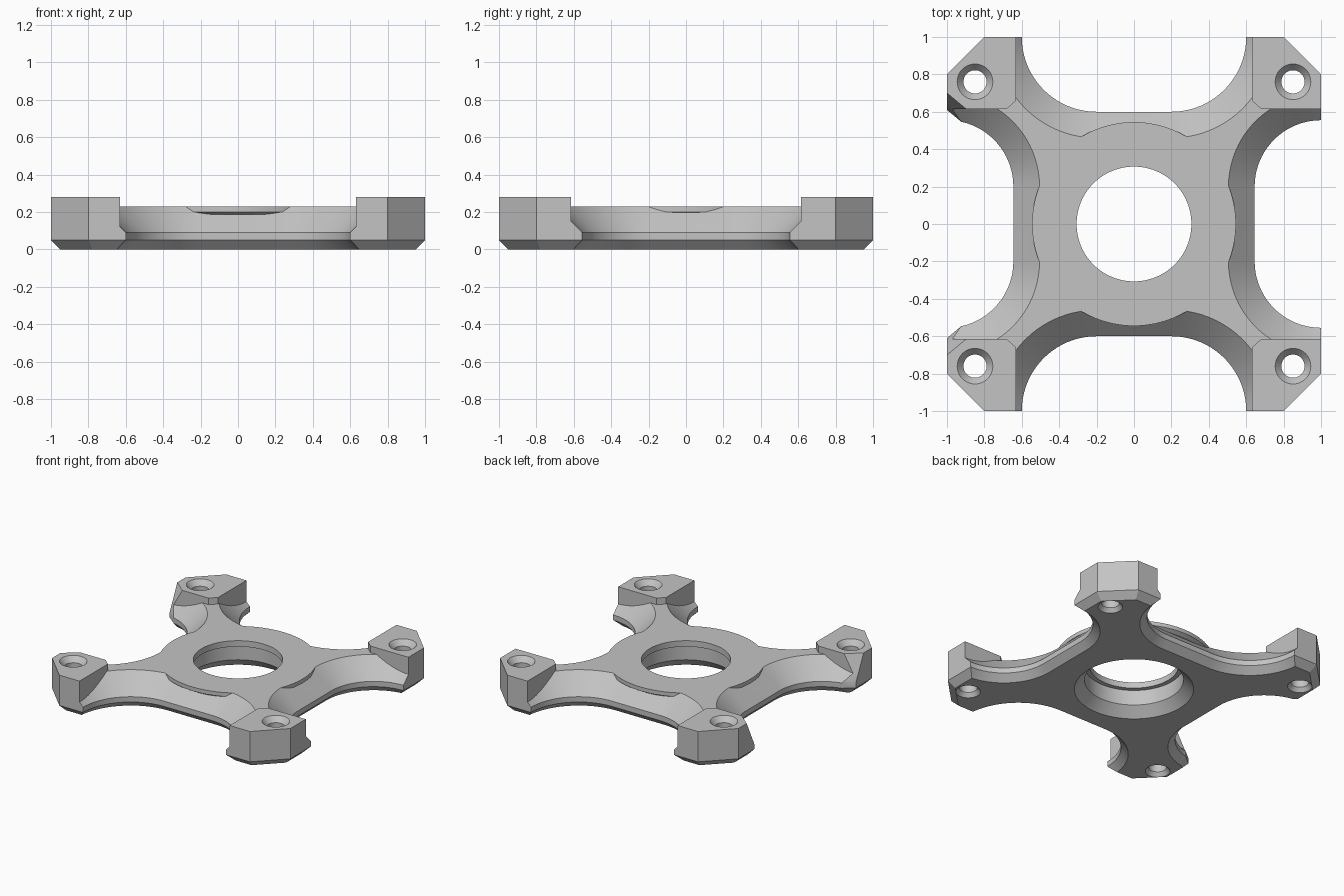
import bpy, bmesh
from math import pi, sin, cos, radians

cube = bpy.data.objects.get("Cube")
if cube:
    bpy.data.objects.remove(cube, do_unlink=True)

grey = bpy.data.materials.new("plain grey")
grey.use_nodes = True
grey.diffuse_color = (0.55, 0.55, 0.55, 1)
grey.node_tree.nodes["Principled BSDF"].inputs["Base Color"].default_value = (0.55, 0.55, 0.55, 1)


def loft(name, levels):
    """Closed solid through (z, outline) levels with equal point counts."""
    bm = bmesh.new()
    rings = [[bm.verts.new((x, y, z)) for x, y in pts] for z, pts in levels]
    n = len(rings[0])
    for low, high in zip(rings, rings[1:]):
        for i in range(n):
            j = (i + 1) % n
            bm.faces.new((low[i], low[j], high[j], high[i]))
    bm.faces.new(rings[0][::-1])
    bm.faces.new(rings[-1])
    bmesh.ops.recalc_face_normals(bm, faces=bm.faces)
    mesh = bpy.data.meshes.new(name)
    bm.to_mesh(mesh)
    bm.free()
    mesh.materials.append(grey)
    obj = bpy.data.objects.new(name, mesh)
    bpy.context.collection.objects.link(obj)
    return obj


def lathe(name, profile, x=0, y=0, n=64):
    """Turned solid from (radius, z) pairs."""
    turn = [2 * pi * i / n for i in range(n)]
    return loft(name, [(z, [(x + r * cos(a), y + r * sin(a)) for a in turn]) for r, z in profile])


def combine(target, tool, operation):
    """Apply a boolean and discard the tool."""
    mod = target.modifiers.new(operation, "BOOLEAN")
    mod.operation, mod.solver, mod.object = operation, "EXACT", tool
    bpy.context.view_layer.objects.active = target
    bpy.ops.object.modifier_apply(modifier=mod.name)
    bpy.data.objects.remove(tool, do_unlink=True)


def octagon(half, cut):
    e = half - cut
    return [(e, -half), (half, -e), (half, e), (e, half),
            (-e, half), (-half, e), (-half, -e), (-e, -half)]


def notch(radius, grow, quarter):
    """Rounded bay outline in one side of the square."""
    r, steps = radius + grow, 20
    arc = [pi / 2 * i / steps for i in range(steps + 1)]
    right = [(0.2 + r * cos(a), 1 - r * sin(a)) for a in arc]
    pts = [(0.2 + r, 1.3)] + right + [(-x, y) for x, y in right[::-1]] + [(-0.2 - r, 1.3)]
    c, s = round(cos(quarter * pi / 2)), round(sin(quarter * pi / 2))
    return [(c * x - s * y, s * x + c * y) for x, y in pts]


# Plate with a bevelled underside
plate = loft("mounting_plate", [(0, octagon(0.95, 0.171)), (0.05, octagon(1, 0.2)),
                                (0.23, octagon(1, 0.2))])

# Four side bays with sloping upper walls
for quarter in range(4):
    radius = 0.355 if quarter % 2 else 0.4
    bay = loft("bay_cutter", [(z, notch(radius, g, quarter)) for z, g in
                              ((-0.05, 0.1), (0.05, 0), (0.09, 0), (0.3, 0.21))])
    combine(plate, bay, "DIFFERENCE")

# Raised rim around the centre
combine(plate, lathe("centre_rim", [(0.52, 0.185), (0.545, 0.2), (0.545, 0.23)], n=96), "UNION")

# Raised corner pads
for sx in (-1, 1):
    for sy in (-1, 1):
        outline = [(0.63, 0.66), (0.68, 0.615), (1, 0.615), (1, 0.8), (0.8, 1), (0.63, 1)]
        outline = [(sx * x, sy * y) for x, y in outline]
        combine(plate, loft("corner_pad", [(0.12, outline), (0.28, outline)]), "UNION")

# Small sloping clips on the pads of one side
for sy in (-1, 1):
    def clip(g):
        return [(-0.88, sy * (0.51 + g)), (-1.06, sy * (0.66 + g)), (-1.06, sy * 0.4), (-0.88, sy * 0.4)]
    wedge = loft("clip_cutter", [(-0.05, clip(0.1)), (0.05, clip(0)), (0.09, clip(0)), (0.3, clip(0.1))])
    combine(plate, wedge, "DIFFERENCE")

# Centre bore with upper lip and lower bevel
combine(plate, lathe("bore_cutter", [(0.43, -0.02), (0.34, 0.07), (0.34, 0.185), (0.307, 0.185),
                                     (0.307, 0.4)], n=96), "DIFFERENCE")

# Countersunk screw holes
for sx in (-1, 1):
    for sy in (-1, 1):
        hole = lathe("screw_cutter", [(0.1, -0.02), (0.062, 0.03), (0.062, 0.24), (0.112, 0.3)],
                     sx * 0.85, sy * 0.76, 40)
        combine(plate, hole, "DIFFERENCE")

bpy.ops.object.select_all(action="DESELECT")
plate.select_set(True)
bpy.context.view_layer.objects.active = plate
bpy.ops.object.shade_smooth_by_angle(angle=radians(25))
